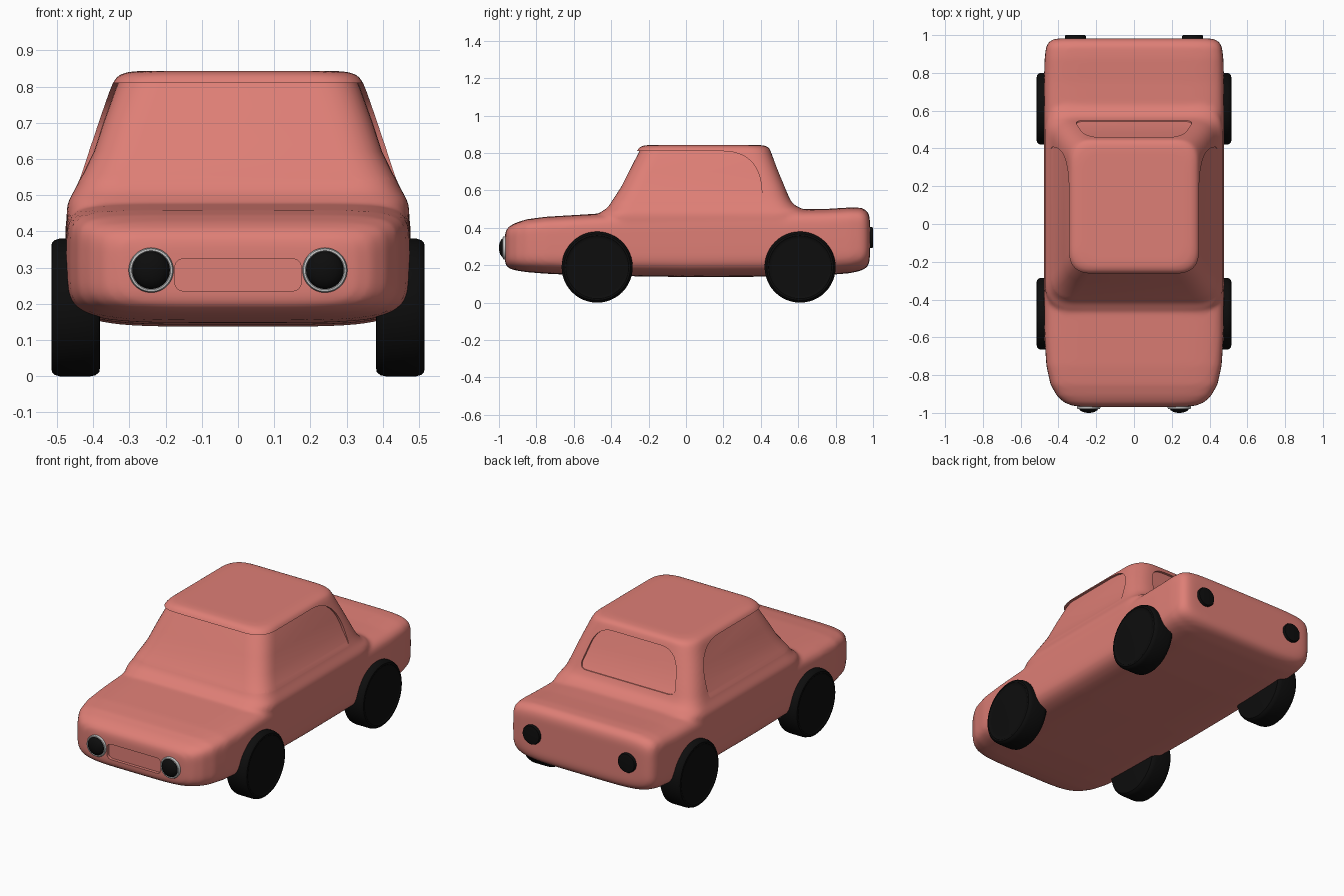
import bpy, bmesh, math
from mathutils import Vector

if "Cube" in bpy.data.objects:
    bpy.data.objects.remove(bpy.data.objects["Cube"])


def material(name, rgb):
    m = bpy.data.materials.new(name)
    m.diffuse_color = (*rgb, 1)
    m.use_nodes = True
    m.node_tree.nodes["Principled BSDF"].inputs["Base Color"].default_value = m.diffuse_color
    return m


PAINT = material("coral_paint", (0.73, 0.21, 0.18))
BLACK = material("black_rubber", (0.004, 0.004, 0.004))
METAL = material("light_metal", (0.55, 0.55, 0.53))


def loft(name, rings, mat=None):
    """Skin a list of equal-length rings and close both ends."""
    bm = bmesh.new()
    vs = [[bm.verts.new(p) for p in r] for r in rings]
    n = len(rings[0])
    for a, b in zip(vs, vs[1:]):
        for i in range(n):
            j = (i + 1) % n
            bm.faces.new((a[i], a[j], b[j], b[i]))
    bm.faces.new(vs[0])
    bm.faces.new(vs[-1])
    bmesh.ops.recalc_face_normals(bm, faces=bm.faces)
    me = bpy.data.meshes.new(name)
    bm.to_mesh(me)
    bm.free()
    ob = bpy.data.objects.new(name, me)
    bpy.context.collection.objects.link(ob)
    if mat:
        me.materials.append(mat)
    return ob


def activate(ob):
    bpy.ops.object.select_all(action='DESELECT')
    ob.select_set(True)
    bpy.context.view_layer.objects.active = ob


def smooth(ob, angle=35):
    activate(ob)
    bpy.ops.object.shade_smooth_by_angle(angle=math.radians(angle))


def modify(ob, kind, **props):
    activate(ob)
    m = ob.modifiers.new(kind, kind)
    for k, v in props.items():
        setattr(m, k, v)
    bpy.ops.object.modifier_apply(modifier=m.name)


def cut(ob, cutter):
    modify(ob, 'BOOLEAN', operation='DIFFERENCE', solver='EXACT', object=cutter)


def rounded(pts, radii, n=8):
    """Polygon outline with rounded corners."""
    pts = [Vector(p) for p in pts]
    out = []
    for i, c in enumerate(pts):
        a = c + (pts[i - 1] - c).normalized() * radii[i]
        b = c + (pts[(i + 1) % len(pts)] - c).normalized() * radii[i]
        for k in range(n + 1):
            t = k / n
            out.append(a * (1 - t) ** 2 + c * 2 * t * (1 - t) + b * t * t)
    return out


def lathe(name, profile, centre, axis, mat, n=48):
    """Turned part: profile holds (position along axis, radius)."""
    rings = []
    for d, r in profile:
        ring = []
        for k in range(n):
            u, v = r * math.cos(k * math.tau / n), r * math.sin(k * math.tau / n)
            off = Vector((d, u, v)) if axis == 'X' else Vector((u, d, v))
            ring.append(off + Vector(centre))
        rings.append(ring)
    ob = loft(name, rings, mat)
    smooth(ob)
    return ob


# Lower body: superellipse sections along y (y, half width, bottom, top)
SECTIONS = [(-.968, .26, .215, .365), (-.962, .325, .197, .388), (-.945, .37, .183, .408),
            (-.91, .408, .172, .427), (-.85, .442, .163, .446), (-.75, .464, .155, .459),
            (-.6, .474, .148, .468), (-.4, .476, .143, .48), (0, .477, .137, .49),
            (.5, .477, .139, .497), (.75, .477, .147, .501), (.88, .473, .158, .509),
            (.94, .465, .172, .507), (.965, .45, .187, .493), (.979, .425, .208, .472),
            (.983, .39, .235, .445)]


def section(y, w, zb, zt, n=64):
    ring = []
    for k in range(n):
        c, s = math.cos(k * math.tau / n), math.sin(k * math.tau / n)
        e = 2 / 7 if s > 0 else 2 / 4.8
        x = w * math.copysign(abs(c) ** e, c)
        z = (zb + zt) / 2 + (zt - zb) / 2 * math.copysign(abs(s) ** e, s)
        ring.append((x, y, z))
    return ring


body = loft("car_body", [section(*s) for s in SECTIONS], PAINT)

# Cabin: rounded plan outlines stacked in z (z, front, back, half width, corner)
CABIN = [(.3, -.40, .55, .46, .12), (.46, -.47, .64, .474, .16), (.485, -.455, .64, .468, .15),
         (.5, -.43, .625, .46, .14), (.513, -.415, .595, .452, .13), (.53, -.403, .57, .443, .12),
         (.56, -.388, .552, .431, .12), (.62, -.36, .528, .412, .12), (.70, -.32, .495, .386, .12),
         (.80, -.268, .456, .35, .12), (.825, -.255, .447, .338, .12), (.838, -.238, .43, .318, .12),
         (.843, -.20, .39, .28, .11)]


def cabin_rings(depth):
    rings = []
    for z, f, b, w, r in CABIN:
        d = depth * min(1, (z - .54) / .08)
        f, b, w = f + d, b - d, w - d
        plan = rounded([(-w, f), (w, f), (w, b), (-w, b)], [r] * 4)
        rings.append([(p.x, p.y, z) for p in plan])
    return rings


# Blend cabin and lower body into one soft shell
cabin = loft("cabin", cabin_rings(0))
activate(body)
cabin.select_set(True)
bpy.ops.object.join()
modify(body, 'REMESH', mode='VOXEL', voxel_size=.012)
modify(body, 'SMOOTH', factor=.5, iterations=8)

# Recesses: wraparound windscreen with side windows, rear window, grille
core = loft("cabin_core", cabin_rings(.014))
side = rounded([(-.7, .53), (.41, .53), (.39, .81), (-.7, .81)], [.01, .04, .2, .01], 12)
rear = rounded([(-.315, .57), (.315, .57), (.255, .795), (-.255, .795)], [.05, .05, .1, .1])
grille = rounded([(-.175, .235), (.175, .235), (.175, .325), (-.175, .325)], [.03] * 4)
side_cut = loft("side_cutter", [[(x, p.x, p.y) for p in side] for x in (-.8, .8)])
rear_cut = loft("rear_cutter", [[(p.x, y, p.y) for p in rear] for y in (.41, .8)])
grille_cut = loft("grille_cutter", [[(p.x, y, p.y) for p in grille] for y in (-1.1, -.95)])
for c in (side_cut, rear_cut):
    cut(c, core)
for c in (side_cut, rear_cut, grille_cut):
    cut(body, c)
for c in (core, side_cut, rear_cut, grille_cut):
    bpy.data.objects.remove(c)
body.data.materials.clear()
body.data.materials.append(PAINT)
smooth(body, 40)

# Wheels, headlights and tail lights on both sides
for s, tag in ((-1, "left"), (1, "right")):
    tyre = [(-.067, .165), (-.065, .178), (-.055, .187), (-.04, .19), (.045, .19), (.058, .186),
            (.066, .178), (.067, .168), (.063, .162), (.063, .15), (.065, .06)]
    for y, end in ((-.475, "front"), (.61, "rear")):
        lathe(f"{end}_{tag}_wheel", [(s * d, r) for d, r in tyre], (s * .448, y, .19), 'X', BLACK)
    lathe(f"{tag}_headlight_rim", [(.05, .06), (-.008, .062), (-.014, .059), (-.015, .054), (-.01, .05)],
          (s * .24, -.965, .293), 'Y', METAL)
    lathe(f"{tag}_headlight", [(.05, .052), (-.012, .052), (-.022, .045), (-.03, .031), (-.034, .015), (-.035, .003)],
          (s * .24, -.965, .293), 'Y', BLACK)
    lathe(f"{tag}_tail_light", [(-.05, .055), (.014, .056), (.019, .053), (.02, .048)],
          (s * .31, .98, .348), 'Y', BLACK)
